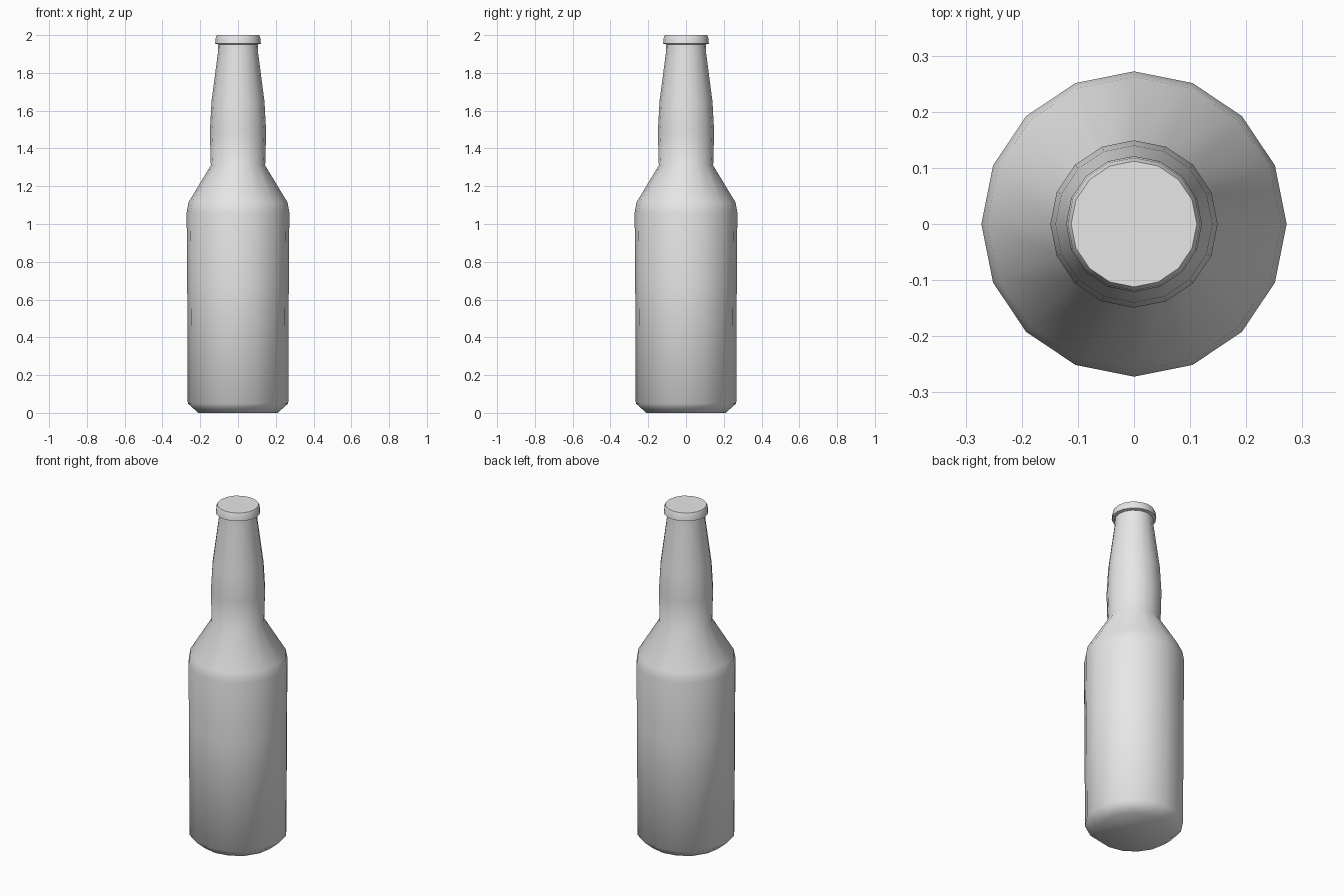
import bpy, bmesh, math
from mathutils import Vector

default = bpy.data.objects.get("Cube")
if default:
    bpy.data.objects.remove(default, do_unlink=True)

grey = bpy.data.materials.new("plain_grey")
grey.use_nodes = True
grey.diffuse_color = (0.8, 0.8, 0.8, 1)
grey.node_tree.nodes["Principled BSDF"].inputs["Base Color"].default_value = (0.8, 0.8, 0.8, 1)

SIDES = 16


def lathe(name, profile):
    """Spin a (radius, height) profile about z into a low-poly, smooth-shaded part."""
    bm = bmesh.new()
    verts = [bm.verts.new((r, 0, z)) for r, z in profile]
    edges = [bm.edges.new(pair) for pair in zip(verts, verts[1:])]
    bmesh.ops.spin(bm, geom=verts + edges, cent=Vector(), axis=Vector((0, 0, 1)),
                   angle=math.tau, steps=SIDES, use_duplicate=False)
    bmesh.ops.remove_doubles(bm, verts=bm.verts, dist=0.0005)
    # Close the open rings with flat end caps
    bmesh.ops.holes_fill(bm, edges=[e for e in bm.edges if e.is_boundary], sides=0)
    bmesh.ops.recalc_face_normals(bm, faces=bm.faces)
    mesh = bpy.data.meshes.new(name)
    bm.to_mesh(mesh)
    bm.free()
    mesh.materials.append(grey)
    obj = bpy.data.objects.new(name, mesh)
    bpy.context.collection.objects.link(obj)
    bpy.ops.object.select_all(action='DESELECT')
    obj.select_set(True)
    bpy.context.view_layer.objects.active = obj
    bpy.ops.object.shade_smooth_by_angle(angle=math.radians(60))
    return obj


# Body, shoulder and neck in one continuous skin
lathe("bottle", [
    (0.21, 0), (0.266, 0.05), (0.269, 0.7), (0.272, 1.06), (0.262, 1.115),
    (0.144, 1.31), (0.149, 1.49), (0.14, 1.65), (0.106, 1.91), (0.104, 1.96),
])

# Crimped cap with a slightly rounded shoulder
lathe("cap", [(0.104, 1.95), (0.121, 1.955), (0.118, 1.985), (0.112, 2.0)])
